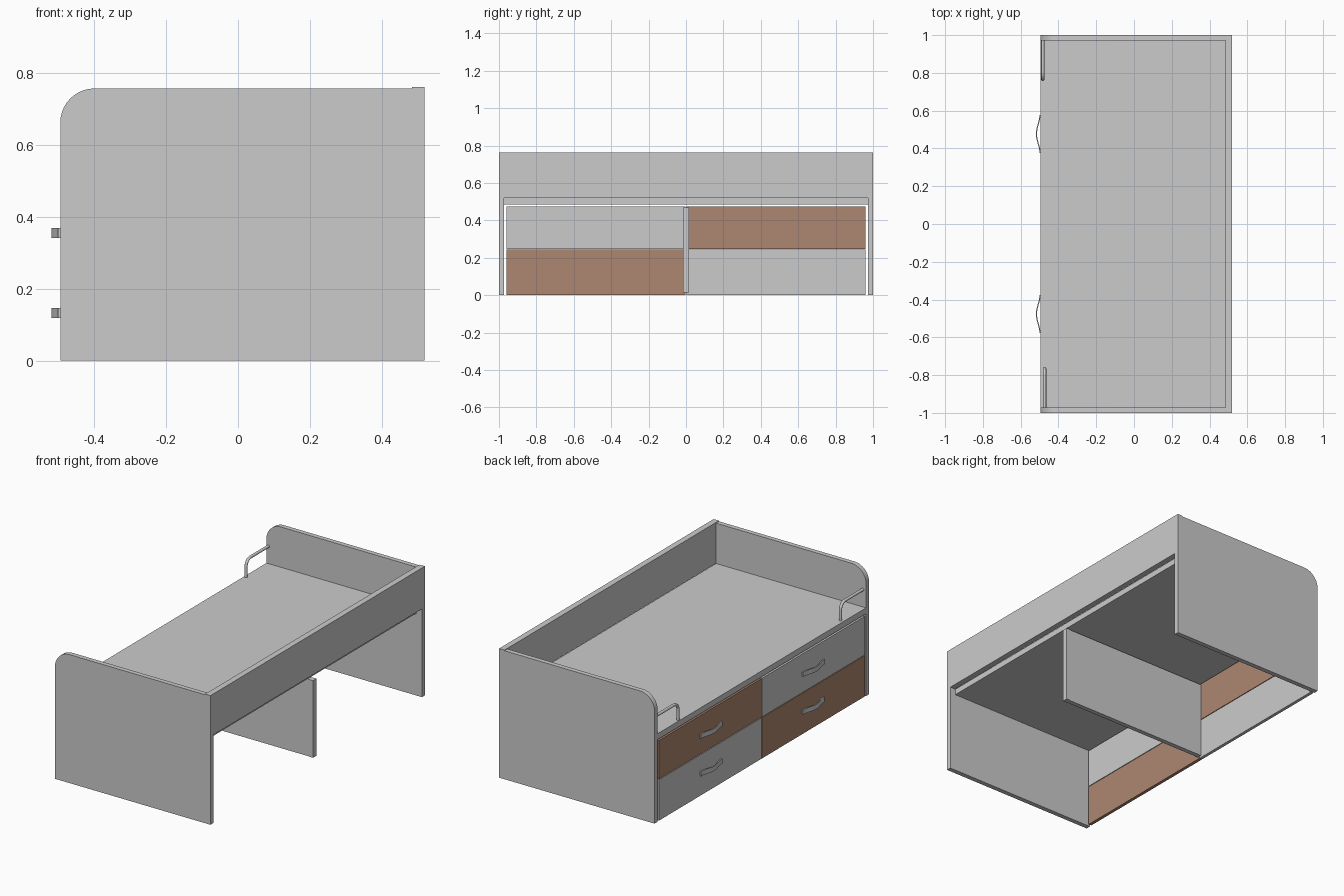
import bpy, bmesh, math
from mathutils import Vector

if "Cube" in bpy.data.objects:
    bpy.data.objects.remove(bpy.data.objects["Cube"])


def add_object(name, bm, mat=None):
    bmesh.ops.recalc_face_normals(bm, faces=bm.faces)
    me = bpy.data.meshes.new(name)
    bm.to_mesh(me)
    bm.free()
    ob = bpy.data.objects.new(name, me)
    bpy.context.collection.objects.link(ob)
    if mat:
        me.materials.append(mat)
    return ob


def box(name, x, y, z, mat=None):
    bm = bmesh.new()
    bmesh.ops.create_cube(bm, size=1)
    for v in bm.verts:
        v.co = [(r[0] + r[1]) / 2 + c * (r[1] - r[0]) for r, c in zip((x, y, z), v.co)]
    return add_object(name, bm, mat)


def prism(name, points, offset):
    """Extrude a closed outline of 3D points along offset."""
    bm = bmesh.new()
    face = bm.faces.new([bm.verts.new(p) for p in points])
    ext = bmesh.ops.extrude_face_region(bm, geom=[face])
    moved = [g for g in ext["geom"] if isinstance(g, bmesh.types.BMVert)]
    bmesh.ops.translate(bm, verts=moved, vec=Vector(offset))
    return add_object(name, bm)


def smooth(ob):
    for o in bpy.context.selected_objects:
        o.select_set(False)
    ob.select_set(True)
    bpy.context.view_layer.objects.active = ob
    bpy.ops.object.shade_smooth_by_angle(angle=math.radians(35))


brown = bpy.data.materials.new("drawer_brown")
brown.diffuse_color = (0.42, 0.24, 0.16, 1)
brown.use_nodes = True
brown.node_tree.nodes["Principled BSDF"].inputs["Base Color"].default_value = brown.diffuse_color

# End panels: rounded front top corner, notch for the back board
R = 0.095
arc = [(-0.495 + R - R * math.cos(t), 0.758 - R + R * math.sin(t))
       for t in (math.pi / 2 * i / 10 for i in range(11))]
outline = [(0.52, 0), (-0.495, 0)] + arc + [(0.485, 0.758), (0.485, 0.52), (0.52, 0.52)]
for name, y in (("front_end_panel", -1.0), ("rear_end_panel", 0.972)):
    smooth(prism(name, [(x, y, z) for x, z in outline], (0, 0.028, 0)))

# Back board, mattress base and centre divider with its end strip
box("back_board", (0.485, 0.52), (-1, 1), (0.52, 0.762))
box("mattress_base", (-0.495, 0.484), (-0.972, 0.972), (0.485, 0.52))
box("centre_divider", (-0.476, 0.473), (-0.015, 0.012), (0.015, 0.47))
box("divider_end_strip", (0.473, 0.502), (-0.017, 0.015), (0.015, 0.47))

for side, s in (("front", -1), ("rear", 1)):
    # Drawer fronts in a checker of brown and grey
    ys = sorted((s * 0.002, s * 0.96))
    for level, z0, z1 in (("lower", 0.002, 0.243), ("upper", 0.247, 0.475)):
        is_brown = (s < 0) == (level == "lower")
        box(f"{side}_{level}_drawer", (-0.495, -0.476), ys, (z0, z1), brown if is_brown else None)

        # Wavy strip handle
        zc = 0.133 if level == "lower" else 0.355
        wave = []
        for i in range(17):
            u = -1 + i / 8
            wave.append((s * 0.477 + 0.1 * u, -0.498 - 0.0185 * (0.5 + 0.5 * math.cos(math.pi * u))))
        loop = [(x - 0.003, y) for y, x in wave] + [(x + 0.003, y) for y, x in reversed(wave)]
        smooth(prism(f"{side}_{level}_handle", [(x, y, zc - 0.014) for x, y in loop], (0, 0, 0.028)))

    # Bent tube guard rail from end panel down to the base
    xr = -0.473 if s < 0 else -0.483
    yr, top, b = 0.765, 0.622, 0.04
    path = [(0.975, top)]
    path += [(yr + b - b * math.sin(t), top - b + b * math.cos(t))
             for t in (math.pi / 2 * i / 6 for i in range(7))]
    path += [(yr, 0.515)]
    bm = bmesh.new()
    rings = []
    for i, (y, z) in enumerate(path):
        a, c = path[max(i - 1, 0)], path[min(i + 1, len(path) - 1)]
        d = Vector((0, s * (c[0] - a[0]), c[1] - a[1])).normalized()
        n = Vector((1, 0, 0)).cross(d)
        rings.append([bm.verts.new(Vector((xr, s * y, z)) + 0.0085 *
                      (math.cos(k * math.pi / 6) * Vector((1, 0, 0)) + math.sin(k * math.pi / 6) * n))
                      for k in range(12)])
    for r0, r1 in zip(rings, rings[1:]):
        for k in range(12):
            bm.faces.new((r0[k], r0[(k + 1) % 12], r1[(k + 1) % 12], r1[k]))
    bm.faces.new(rings[0])
    bm.faces.new(rings[-1])
    smooth(add_object(f"{side}_guard_rail", bm))
